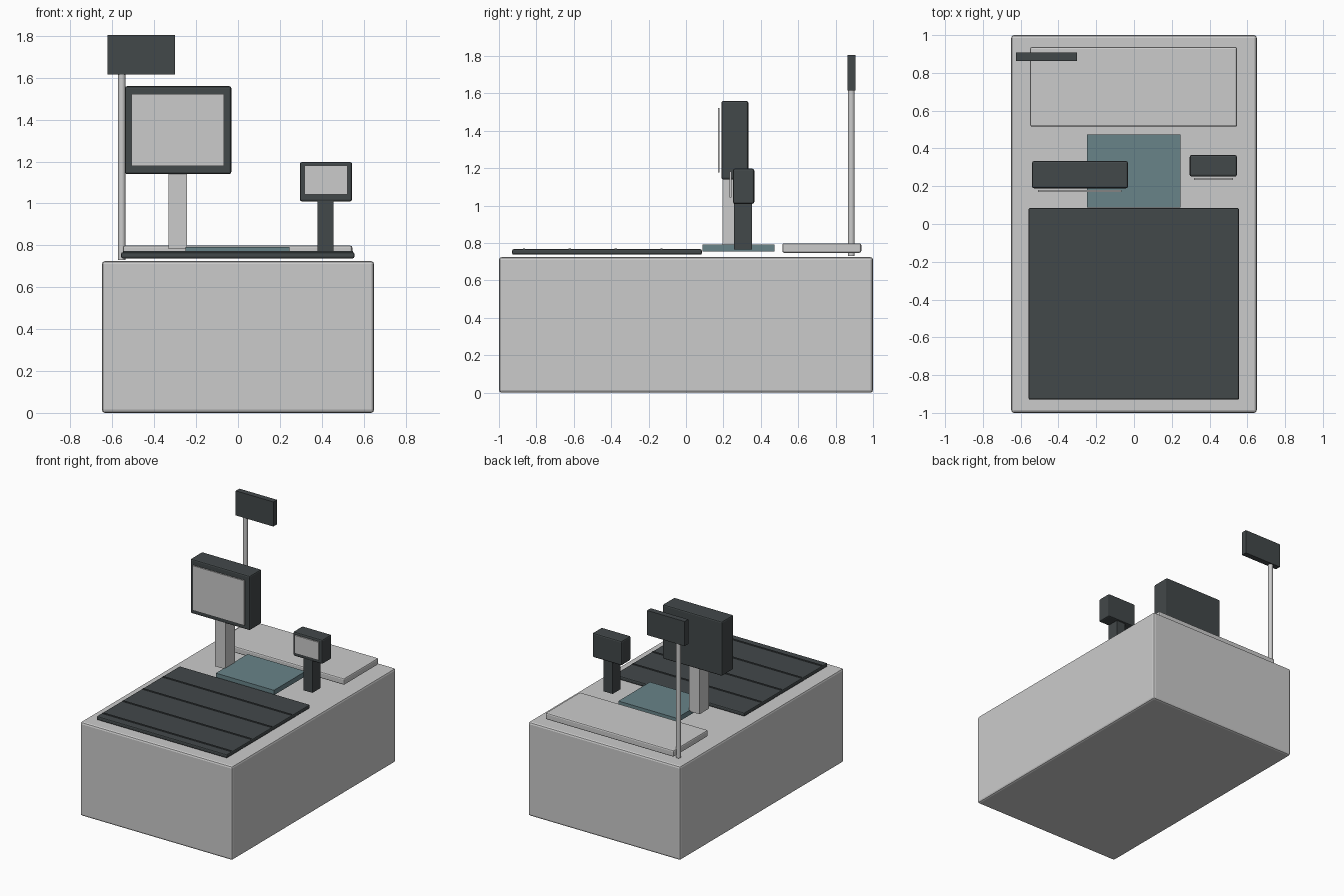
import bpy

if "Cube" in bpy.data.objects:
    bpy.data.objects.remove(bpy.data.objects["Cube"])


def material(name, color):
    m = bpy.data.materials.new(name)
    m.diffuse_color = color
    m.use_nodes = True
    m.node_tree.nodes["Principled BSDF"].inputs["Base Color"].default_value = m.diffuse_color
    return m


DARK = material("dark_plastic", (0.055, 0.065, 0.068, 1))
TEAL = material("scanner_glass", (0.14, 0.23, 0.25, 1))


def finish(ob, name, mat):
    ob.name = name
    if mat:
        ob.data.materials.append(mat)
    return ob


def box(name, x, y, z, mat=None, bevel=0.0):
    """Box from (min, max) ranges, with optional rounded edges."""
    ranges = (x, y, z)
    bpy.ops.mesh.primitive_cube_add(size=1, location=[(a + b) / 2 for a, b in ranges])
    ob = bpy.context.object
    ob.scale = [b - a for a, b in ranges]
    bpy.ops.object.transform_apply(location=False, rotation=False, scale=True)
    if bevel:
        mod = ob.modifiers.new("edge", "BEVEL")
        mod.width = bevel
        mod.segments = 2
    return finish(ob, name, mat)


# Counter body and packing shelf
box("counter_body", (-0.65, 0.65), (-1, 1), (0, 0.725), bevel=0.015)
box("packing_shelf", (-0.55, 0.546), (0.515, 0.937), (0.748, 0.799), bevel=0.01)

# Conveyor belt with thin cross ridges
box("conveyor_belt", (-0.558, 0.556), (-0.93, 0.085), (0.738, 0.767), DARK, 0.008)
for i in range(4):
    y = -0.866 + i * 0.245
    box(f"belt_ridge_{i + 1}", (-0.55, 0.548), (y - 0.006, y + 0.006), (0.758, 0.772), DARK)

# Scanner plate
box("scanner_plate", (-0.25, 0.246), (0.088, 0.473), (0.755, 0.793), TEAL)

# Cashier monitor
box("monitor_stand", (-0.333, -0.243), (0.195, 0.31), (0.783, 1.15))
box("monitor_case", (-0.54, -0.032), (0.189, 0.333), (1.14, 1.56), DARK, 0.01)
box("monitor_screen", (-0.508, -0.066), (0.170, 0.180), (1.178, 1.523))

# Card terminal
box("terminal_post", (0.38, 0.457), (0.256, 0.352), (0.765, 1.02), DARK)
box("terminal_case", (0.295, 0.545), (0.251, 0.365), (1.01, 1.198), DARK, 0.01)
box("terminal_screen", (0.318, 0.524), (0.233, 0.243), (1.043, 1.182))

# Lane sign on a round pole
bpy.ops.mesh.primitive_cylinder_add(vertices=16, radius=0.018, depth=0.90,
                                    location=(-0.555, 0.884, 1.18))
finish(bpy.context.object, "sign_pole", None)
bpy.ops.object.shade_smooth_by_angle()
box("lane_sign", (-0.624, -0.302), (0.863, 0.907), (1.615, 1.805), DARK)
